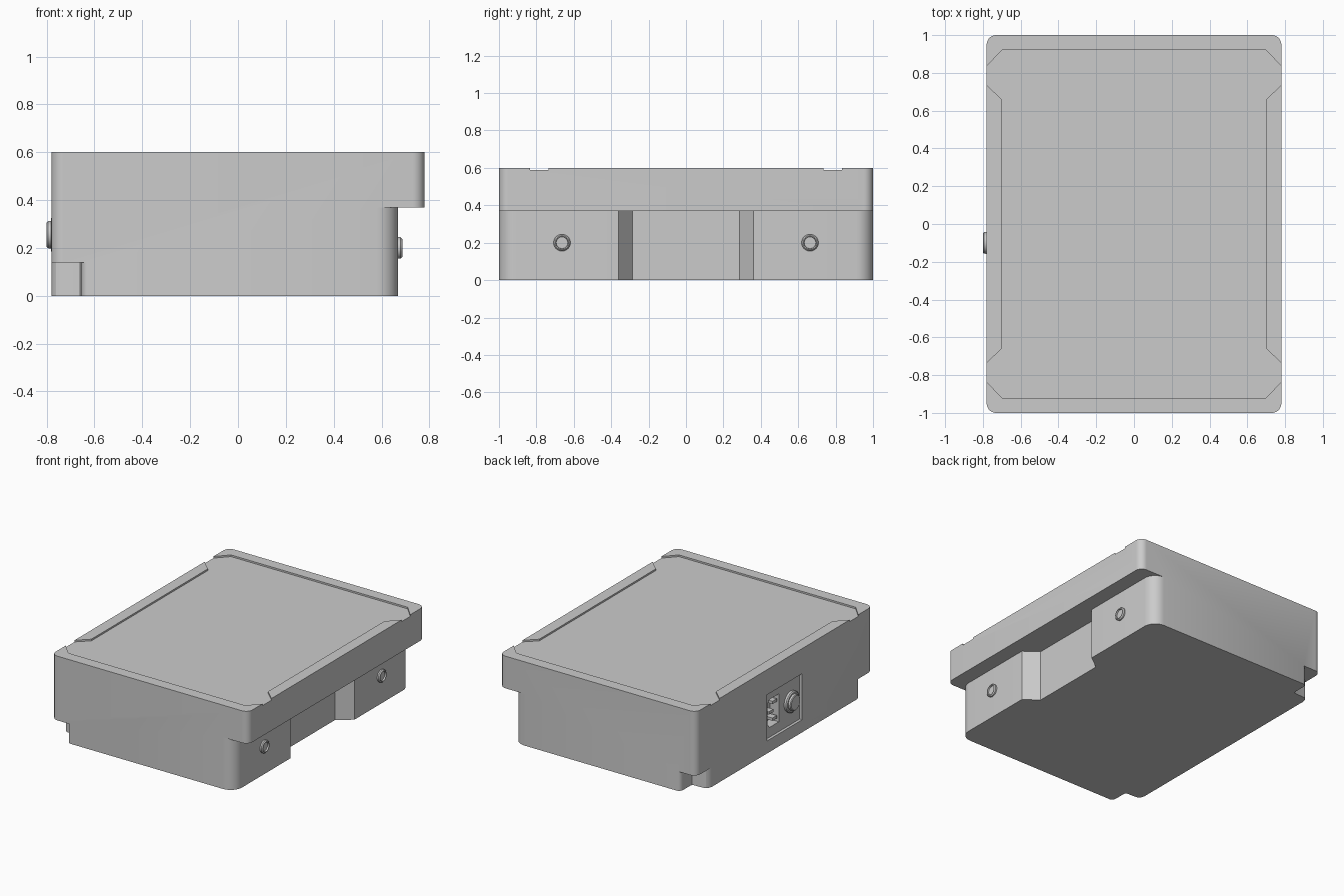
import bpy, bmesh, math
from mathutils import Matrix

if "Cube" in bpy.data.objects:
    bpy.data.objects.remove(bpy.data.objects["Cube"])


def make(name, bm):
    bmesh.ops.recalc_face_normals(bm, faces=bm.faces)
    me = bpy.data.meshes.new(name)
    bm.to_mesh(me)
    bm.free()
    ob = bpy.data.objects.new(name, me)
    bpy.context.collection.objects.link(ob)
    return ob


def prism(name, pts, z0, z1):
    bm = bmesh.new()
    lo = [bm.verts.new((x, y, z0)) for x, y in pts]
    hi = [bm.verts.new((x, y, z1)) for x, y in pts]
    bm.faces.new(lo)
    bm.faces.new(hi)
    n = len(pts)
    for i in range(n):
        j = (i + 1) % n
        bm.faces.new((lo[i], lo[j], hi[j], hi[i]))
    return make(name, bm)


def side_prism(name, yz, x0, x1):
    """Prism whose y-z outline is extruded along x."""
    ob = prism(name, yz, x0, x1)
    ob.data.transform(Matrix(((0, 0, 1, 0), (1, 0, 0, 0), (0, 1, 0, 0), (0, 0, 0, 1))))
    return ob


def rect(a0, a1, b0, b1):
    return [(a0, b0), (a1, b0), (a1, b1), (a0, b1)]


def arc(cx, cy, r, a0, a1, n=8):
    angs = [math.radians(a0 + (a1 - a0) * i / n) for i in range(n + 1)]
    return [(cx + r * math.cos(a), cy + r * math.sin(a)) for a in angs]


def cut(body, cutter):
    m = body.modifiers.new("cut", 'BOOLEAN')
    m.operation = 'DIFFERENCE'
    m.solver = 'EXACT'
    m.object = cutter
    bpy.context.view_layer.objects.active = body
    bpy.ops.object.modifier_apply(modifier=m.name)
    bpy.data.objects.remove(cutter)


def lathe_x(name, profile, loc, sign, n=32):
    """Revolve (radius, height) points about the x axis."""
    bm = bmesh.new()
    rings = []
    for r, h in profile:
        rings.append([bm.verts.new((loc[0] + sign * h,
                                    loc[1] + r * math.cos(2 * math.pi * i / n),
                                    loc[2] + r * math.sin(2 * math.pi * i / n))) for i in range(n)])
    for a, b in zip(rings, rings[1:]):
        for i in range(n):
            j = (i + 1) % n
            bm.faces.new((a[i], a[j], b[j], b[i]))
    bm.faces.new(rings[0])
    bm.faces.new(rings[-1])
    return make(name, bm)


W, L, H = 0.78, 1.0, 0.60
R = 0.05

# housing block with rounded vertical corners
outline = (arc(W - R, L - R, R, 0, 90) + arc(-W + R, L - R, R, 90, 180)
           + arc(-W + R, -L + R, R, 180, 270) + arc(W - R, -L + R, R, 270, 360))
housing = prism("housing", outline, 0, H)

# undercut along the right side, with the recessed middle bay
side = arc(0.58, -0.91, 0.09, -90, 0) + [(0.67, -0.36), (0.57, -0.285)]
side += [(x, -y) for x, y in reversed(side)]
cut(housing, prism("undercut", side + [(0.58, 1.1), (0.9, 1.1), (0.9, -1.1), (0.58, -1.1)],
                   -0.1, 0.37))

# notches at the two lower left corners
notch = [(0.15, -0.1), (0.15, 0), (0.138, 0.005), (0.129, 0.016), (0.125, 0.032),
         (0.125, 0.115), (0.12, 0.127), (0.11, 0.132), (0.035, 0.135), (0.02, 0.14),
         (0.007, 0.155), (0, 0.18), (-0.1, 0.18), (-0.1, -0.1)]
for s in (-1, 1):
    cut(housing, prism("notch", [(-W + a, s * (L - b)) for a, b in notch], -0.1, 0.14))

# shallow tray in the top, open at four places on the sides
quarter = [(0.70, 0.66), (0.785, 0.74), (0.85, 0.74), (0.85, 0.83), (0.785, 0.83), (0.70, 0.92)]
tray = quarter + [(-x, y) for x, y in reversed(quarter)]
tray += [(-x, -y) for x, y in tray]
cut(housing, prism("tray", tray, 0.588, 0.7))

# connector panel recess and socket hole on the left side
cut(housing, side_prism("panel_recess", rect(-0.2, 0.2, 0.09, 0.42), -0.9, -W + 0.02))
socket = [(0.035, 0.16), (0.14, 0.16), (0.165, 0.19), (0.165, 0.33), (0.14, 0.36), (0.035, 0.36)]
cut(housing, side_prism("socket_hole", socket, -0.9, -W + 0.09))

# socket pins
for i, (y, z) in enumerate(((0.075, 0.20), (0.115, 0.26), (0.075, 0.32))):
    side_prism(f"socket_pin_{i + 1}", rect(y - 0.025, y + 0.025, z - 0.01, z + 0.01),
               -W + 0.025, -W + 0.095)

# round button beside the socket
lathe_x("button", [(0.075, -0.005), (0.075, 0.015), (0.068, 0.022), (0.058, 0.022),
                   (0.056, 0.035), (0.05, 0.04)], (-W + 0.02, -0.1, 0.255), -1)

# screws on the right side
for s, n in ((-1, "front"), (1, "back")):
    lathe_x(f"{n}_screw", [(0.045, -0.01), (0.045, 0.01), (0.038, 0.017), (0.033, 0.017),
                           (0.031, 0.007)], (0.67, s * 0.663, 0.2), 1)

# smooth the rounded parts, keep edges sharp
for ob in bpy.context.scene.objects:
    ob.select_set(True)
bpy.context.view_layer.objects.active = housing
bpy.ops.object.shade_smooth_by_angle(angle=math.radians(30))
